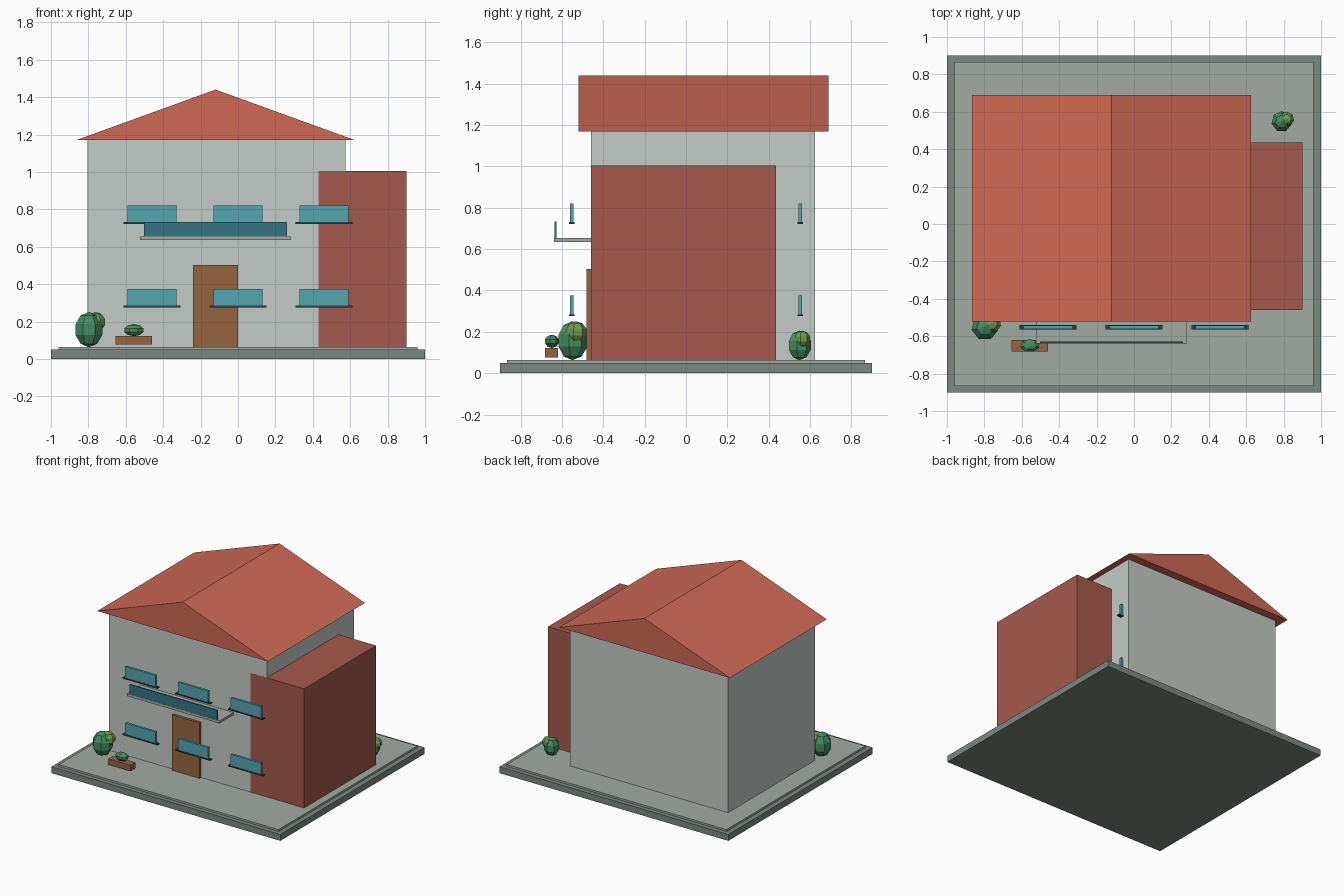
import bpy, bmesh
from mathutils import Matrix, Vector

if "Cube" in bpy.data.objects:
    bpy.data.objects.remove(bpy.data.objects["Cube"])


def material(name, rgb):
    m = bpy.data.materials.new(name)
    m.diffuse_color = (*rgb, 1)
    m.use_nodes = True
    m.node_tree.nodes["Principled BSDF"].inputs["Base Color"].default_value = m.diffuse_color
    return m


STONE = material("stone", (0.20, 0.25, 0.22))
PAVING = material("paving", (0.36, 0.40, 0.36))
WALL = material("wall", (0.55, 0.60, 0.57))
BRICK = material("brick", (0.38, 0.10, 0.075))
TILE = material("tile", (0.62, 0.14, 0.09))
WOOD = material("wood", (0.30, 0.13, 0.05))
GLASS = material("glass", (0.09, 0.38, 0.44))
RAIL = material("rail", (0.035, 0.17, 0.23))
DARK = material("dark", (0.02, 0.06, 0.07))
LEAF = material("leaf", (0.06, 0.27, 0.12))
LIGHT_LEAF = material("light_leaf", (0.16, 0.35, 0.09))


def finish(name, bm, mat):
    bmesh.ops.recalc_face_normals(bm, faces=bm.faces)
    me = bpy.data.meshes.new(name)
    bm.to_mesh(me)
    bm.free()
    me.materials.append(mat)
    ob = bpy.data.objects.new(name, me)
    bpy.context.collection.objects.link(ob)
    return ob


def box(name, x, y, z, mat):
    """Box from (min, max) ranges on each axis."""
    lo, hi = Vector((x[0], y[0], z[0])), Vector((x[1], y[1], z[1]))
    bm = bmesh.new()
    bmesh.ops.create_cube(bm, size=1, matrix=Matrix.Translation((lo + hi) / 2)
                          @ Matrix.Diagonal((*(hi - lo), 1)))
    return finish(name, bm, mat)


def leaf_ball(name, centre, radii, mat):
    """Flat-shaded low-poly foliage ball."""
    bm = bmesh.new()
    bmesh.ops.create_uvsphere(bm, u_segments=7, v_segments=5, radius=1,
                              matrix=Matrix.Translation(centre) @ Matrix.Diagonal((*radii, 1)))
    return finish(name, bm, mat)


# Plot and paving
box("plot_base", (-1, 1), (-0.9, 0.9), (0, 0.05), STONE)
box("paving", (-0.96, 0.96), (-0.865, 0.865), (0.05, 0.065), PAVING)

# House body and brick wing
box("house_body", (-0.805, 0.575), (-0.46, 0.625), (0.06, 1.17), WALL)
box("brick_wing", (0.43, 0.9), (-0.4605, 0.435), (0.06, 1.005), BRICK)

# Gable roof, a triangle profile extruded front to back
bm = bmesh.new()
gable = bm.faces.new([bm.verts.new(p) for p in
                      ((-0.865, -0.52, 1.17), (0.625, -0.52, 1.17), (-0.12, -0.52, 1.44))])
ext = bmesh.ops.extrude_face_region(bm, geom=[gable], use_keep_orig=True)
bmesh.ops.translate(bm, vec=(0, 1.21, 0),
                    verts=[v for v in ext["geom"] if isinstance(v, bmesh.types.BMVert)])
finish("roof", bm, TILE)

# Windows and sills, on two floors, front and back
for side, y in (("front", -0.552), ("back", 0.552)):
    for floor, z in (("lower", 0.285), ("upper", 0.731)):
        for i, x in enumerate((-0.46, 0, 0.46)):
            tag = f"{side}_{floor}_{i + 1}"
            box("window_" + tag, (x - 0.132, x + 0.132), (y - 0.009, y + 0.009), (z, z + 0.09), GLASS)
            box("sill_" + tag, (x - 0.153, x + 0.153), (y - 0.013, y + 0.013), (z - 0.009, z), DARK)

# Door and balcony
box("door", (-0.24, 0), (-0.48, -0.455), (0.065, 0.503), WOOD)
box("balcony_slab", (-0.524, 0.284), (-0.638, -0.455), (0.635, 0.655), PAVING)
box("balcony_rail", (-0.503, 0.263), (-0.637, -0.627), (0.655, 0.733), RAIL)

# Planter
box("planter", (-0.655, -0.461), (-0.683, -0.62), (0.077, 0.122), WOOD)
leaf_ball("planter_leaves", (-0.557, -0.65, 0.154), (0.055, 0.037, 0.032), LEAF)

# Bushes: a main ball with a lighter tuft
for i, (x, y, s) in enumerate(((-0.797, -0.55, 1), (0.79, 0.548, 0.76))):
    base = 0.063
    leaf_ball(f"bush_{i + 1}", (x, y, base + 0.094 * s), (0.077 * s, 0.077 * s, 0.094 * s), LEAF)
    leaf_ball(f"bush_tuft_{i + 1}", (x + 0.036 * s, y + 0.018 * s, base + 0.135 * s),
              (0.054 * s, 0.054 * s, 0.053 * s), LIGHT_LEAF)
